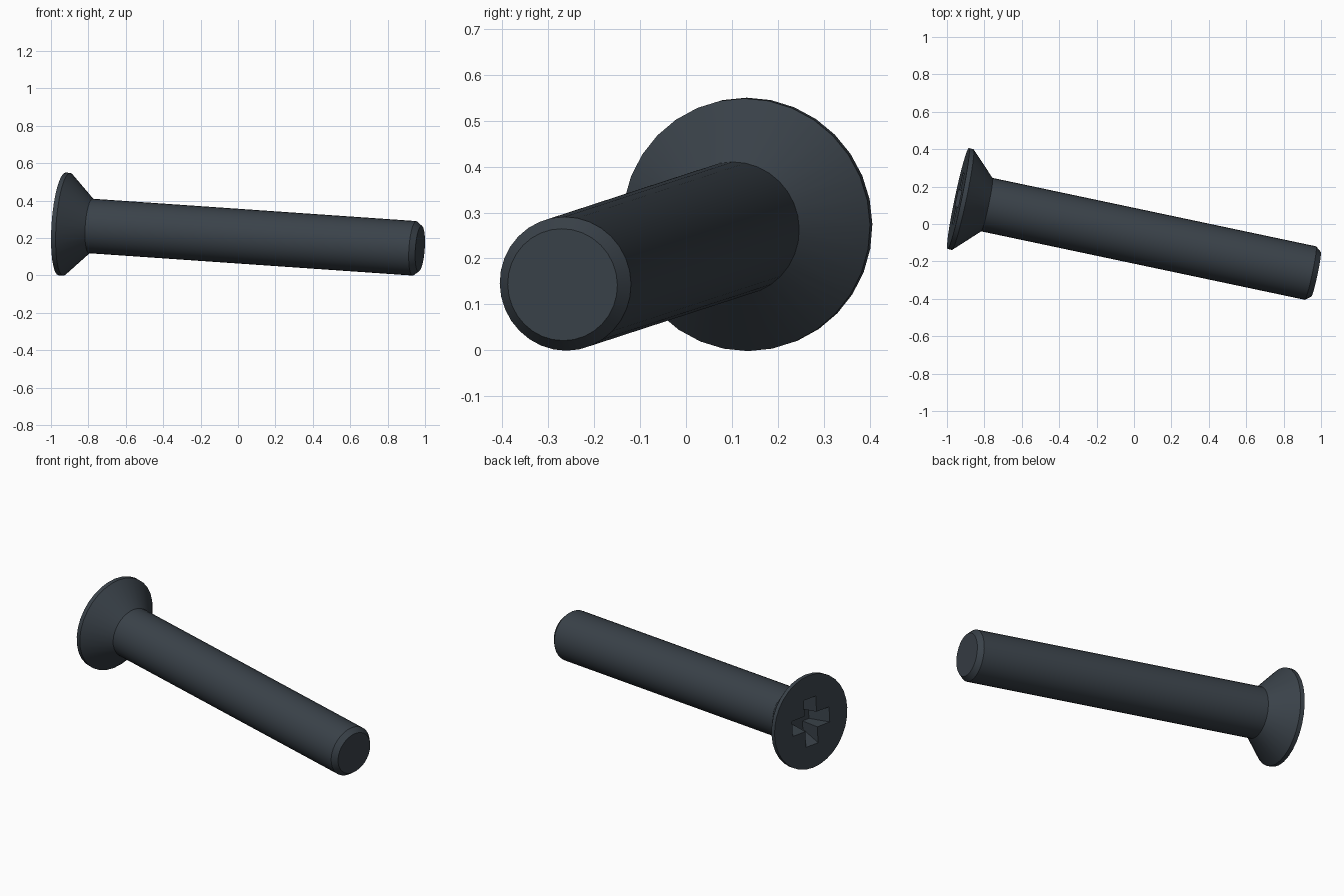
import bpy
import bmesh
from math import radians
from mathutils import Matrix, Vector

old = bpy.data.objects.get("Cube")
if old:
    bpy.data.objects.remove(old, do_unlink=True)

SIDES = 32
RIM_R, SHANK_R, TIP_R = 0.2755, 0.146, 0.122
RIM_Z, NECK_Z, CHAMFER_Z, END_Z = 0.025, 0.157, 1.93, 1.96

# Screw frame: local z runs along the shank, origin at the head face
axis = Vector((1, -0.2115, -0.069)).normalized()
side = Vector((0, 0, 1)).cross(axis).normalized()
up = axis.cross(side)
frame = Matrix((side, up, axis)).transposed().to_4x4()
frame.translation = (-0.94, 0.136, 0.275)

steel = bpy.data.materials.new("dark steel")
steel.use_nodes = True
colour = (0.042, 0.054, 0.067, 1)
steel.diffuse_color = colour
steel.node_tree.nodes["Principled BSDF"].inputs["Base Color"].default_value = colour


def loft(name, rings):
    """Closed solid skinned through rings of equal point count."""
    bm = bmesh.new()
    loops = [[bm.verts.new(p) for p in ring] for ring in rings]
    n = len(loops[0])
    for a, b in zip(loops, loops[1:]):
        for i in range(n):
            j = (i + 1) % n
            bm.faces.new((a[i], a[j], b[j], b[i]))
    bm.faces.new(loops[0][::-1])
    bm.faces.new(loops[-1])
    bmesh.ops.recalc_face_normals(bm, faces=bm.faces)
    mesh = bpy.data.meshes.new(name)
    bm.to_mesh(mesh)
    bm.free()
    mesh.materials.append(steel)
    obj = bpy.data.objects.new(name, mesh)
    bpy.context.collection.objects.link(obj)
    obj.matrix_world = frame
    return obj


def circle(radius, z):
    return [Matrix.Rotation(radians(360 * i / SIDES), 3, 'Z') @ Vector((0, radius, z))
            for i in range(SIDES)]


def cross(reach, width, z):
    arm = [Vector((reach, -width, z)), Vector((reach, width, z)), Vector((width, width, z))]
    return [Matrix.Rotation(radians(90 * k), 3, 'Z') @ p for k in range(4) for p in arm]


# Countersunk head, shank and chamfered tip as one turned solid
screw = loft("countersunk_screw", [
    circle(RIM_R, 0), circle(RIM_R, RIM_Z), circle(SHANK_R, NECK_Z),
    circle(SHANK_R, CHAMFER_Z), circle(TIP_R, END_Z)])

# Tapered cross-shaped driver recess
cutter = loft("recess_cutter", [cross(0.15, 0.047, -0.02), cross(0.085, 0.036, 0.11)])
cutter.hide_render = True
cut = screw.modifiers.new("driver recess", 'BOOLEAN')
cut.operation = 'DIFFERENCE'
cut.solver = 'EXACT'
cut.object = cutter

bpy.ops.object.select_all(action='DESELECT')
screw.select_set(True)
bpy.context.view_layer.objects.active = screw
bpy.ops.object.modifier_apply(modifier=cut.name)
bpy.data.objects.remove(cutter, do_unlink=True)
bpy.ops.object.shade_smooth_by_angle(angle=radians(25))
